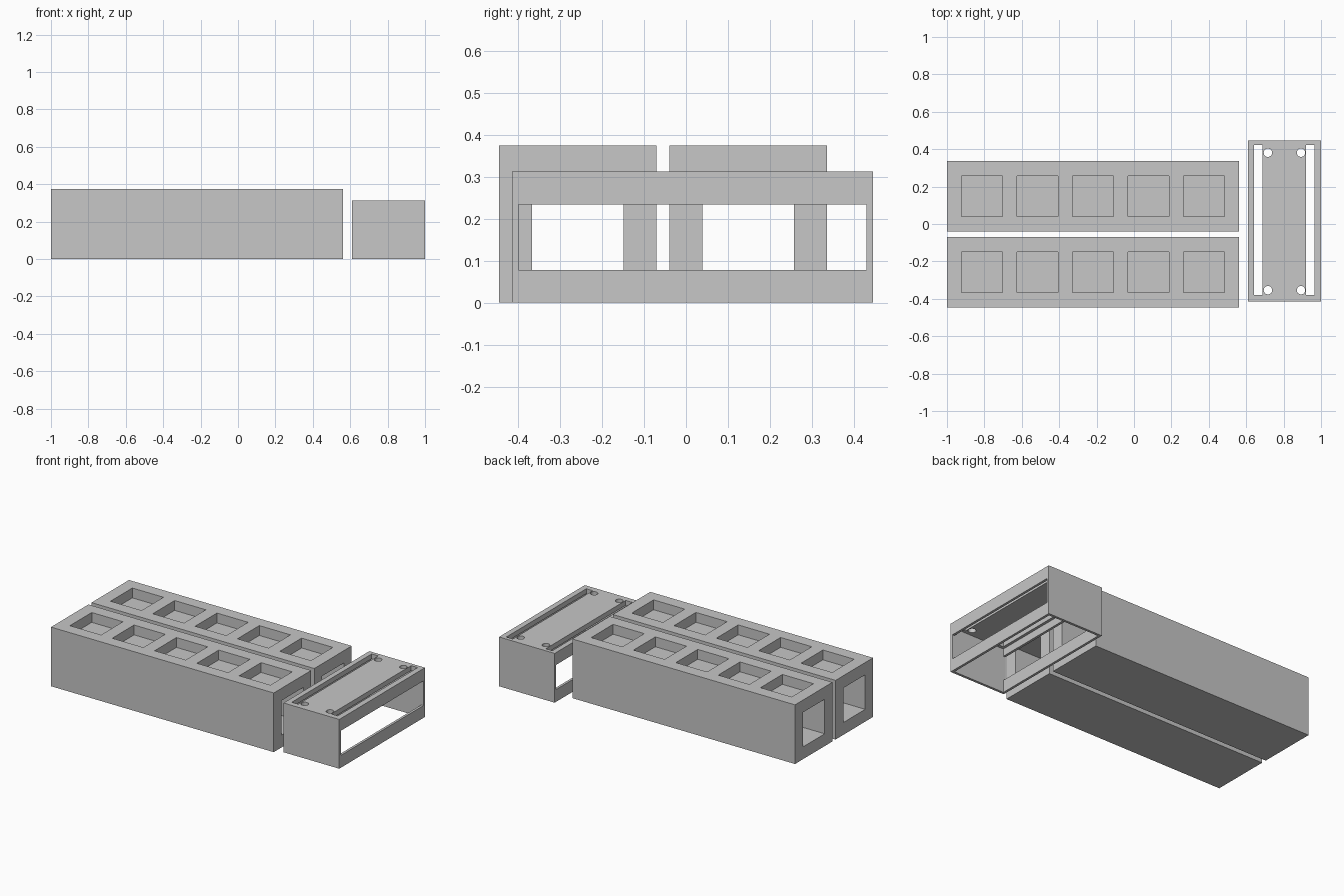
import bpy, bmesh

if "Cube" in bpy.data.objects:
    bpy.data.objects.remove(bpy.data.objects["Cube"])

grey = bpy.data.materials.new("plain_grey")
grey.diffuse_color = (0.57, 0.57, 0.57, 1)
grey.use_nodes = True
grey.node_tree.nodes["Principled BSDF"].inputs["Base Color"].default_value = grey.diffuse_color


def cell_solid(name, xs, ys, zs, is_solid):
    """Closed mesh around the solid cells of an uneven box grid."""
    sizes = (len(xs) - 1, len(ys) - 1, len(zs) - 1)

    def solid(c):
        return all(0 <= c[a] < sizes[a] for a in range(3)) and is_solid(*c)

    bm = bmesh.new()
    corners = {}

    def corner(k):
        if k not in corners:
            corners[k] = bm.verts.new((xs[k[0]], ys[k[1]], zs[k[2]]))
        return corners[k]

    for i in range(sizes[0]):
        for j in range(sizes[1]):
            for k in range(sizes[2]):
                c = (i, j, k)
                if not solid(c):
                    continue
                for a in range(3):
                    b, d = (a + 1) % 3, (a + 2) % 3
                    for side in (0, 1):
                        n = list(c)
                        n[a] += 1 if side else -1
                        if solid(n):
                            continue
                        loop = []
                        for u, v in ((0, 0), (1, 0), (1, 1), (0, 1)):
                            p = list(c)
                            p[a] += side
                            p[b] += u
                            p[d] += v
                            loop.append(corner(tuple(p)))
                        bm.faces.new(loop if side else loop[::-1])
    mesh = bpy.data.meshes.new(name)
    bm.to_mesh(mesh)
    bm.free()
    mesh.materials.append(grey)
    obj = bpy.data.objects.new(name, mesh)
    bpy.context.collection.objects.link(obj)
    return obj


U = 1 / 64          # design unit
WALL, HOLE = 5 * U, 14 * U

# Two long hollow bars: tunnel along x, five square blind pockets in the top
bar_x = [-1.0]
for n in range(5):
    bar_x += [bar_x[-1] + WALL, bar_x[-1] + WALL + HOLE]
bar_x.append(bar_x[-1] + WALL)
bar_z = [0, 5 * U, 19 * U, 20 * U, 24 * U]


def bar_solid(i, j, k):
    if j != 1 or k in (0, 2):               # side walls, floor, pocket floors
        return True
    return k == 3 and i % 2 == 0            # ribs between pockets


for name, y0 in (("front_bar", -28.5 * U), ("back_bar", -2.5 * U)):
    bar_y = [y0, y0 + WALL, y0 + WALL + HOLE, y0 + 2 * WALL + HOLE]
    cell_solid(name, bar_x, bar_y, bar_z, bar_solid)

# Cover: thin shell open below, windows in both long sides, two top slots
x0, y0, y1 = 39 * U, -26.5 * U, 28.5 * U
cover_x = [x0, x0 + U, 0.642, 0.688, 0.919, 0.965, 1 - U, 1.0]
cover_y = [y0, y0 + U, -0.379, 0.422, y1 - U, y1]
cover_z = [0, 5 * U, 15 * U, 18 * U, 20 * U]


def cover_solid(i, j, k):
    if k == 3:                              # top plate with slots
        return not (i in (2, 4) and j == 2)
    if j in (0, 4):                         # end walls
        return True
    return i in (0, 6) and k != 1           # long walls with window


cover = cell_solid("cover", cover_x, cover_y, cover_z, cover_solid)

# Four screw holes through the cover's top plate
for x in (0.716, 0.893):
    for y in (-0.354, 0.381):
        bpy.ops.mesh.primitive_cylinder_add(vertices=32, radius=0.0225, depth=0.1,
                                            location=(x, y, 0.297))
        cutter = bpy.context.object
        cutter.name = "screw_hole_cutter"
        cutter.hide_render = True
        cutter.data.materials.append(grey)
        mod = cover.modifiers.new("screw_hole", 'BOOLEAN')
        mod.operation = 'DIFFERENCE'
        mod.solver = 'EXACT'
        mod.object = cutter
        bpy.context.view_layer.objects.active = cover
        bpy.ops.object.modifier_apply(modifier=mod.name)
        bpy.data.objects.remove(cutter)
